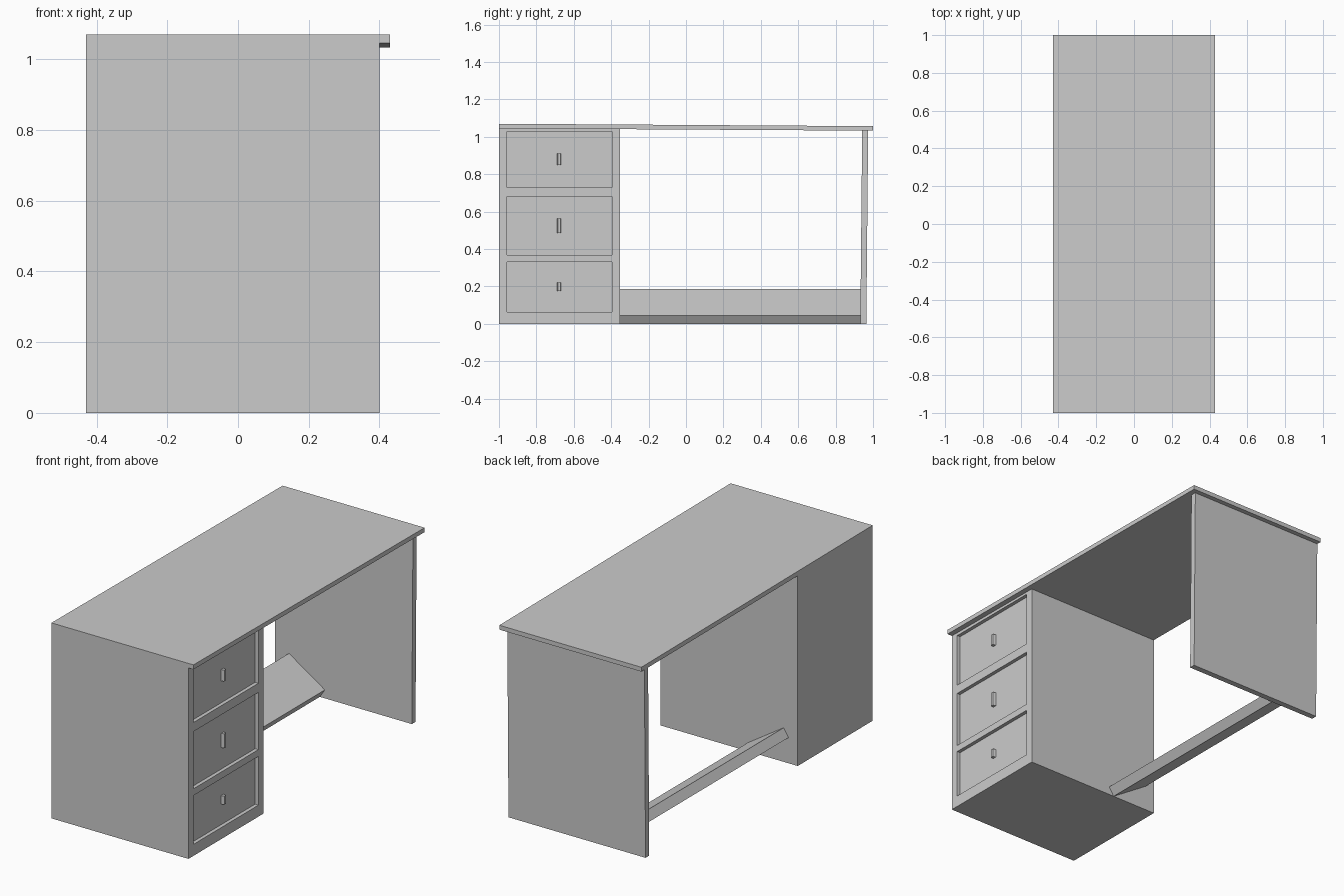
import bpy

if "Cube" in bpy.data.objects:
    bpy.data.objects.remove(bpy.data.objects["Cube"])


def prism(name, profile, axis, a, b):
    """Extrude a 2D profile along x (profile in y,z) or y (profile in x,z)."""
    n = len(profile)
    put = (lambda p, t: (t, p[0], p[1])) if axis == 'x' else (lambda p, t: (p[0], t, p[1]))
    verts = [put(p, t) for t in (a, b) for p in profile]
    faces = [list(range(n)), list(range(n, 2 * n))[::-1]]
    faces += [[i, i + n, (i + 1) % n + n, (i + 1) % n] for i in range(n)]
    mesh = bpy.data.meshes.new(name)
    mesh.from_pydata(verts, [], faces)
    obj = bpy.data.objects.new(name, mesh)
    bpy.context.collection.objects.link(obj)
    # consistent outward normals
    bpy.context.view_layer.objects.active = obj
    bpy.ops.object.mode_set(mode='EDIT')
    bpy.ops.mesh.select_all(action='SELECT')
    bpy.ops.mesh.normals_make_consistent(inside=False)
    bpy.ops.object.mode_set(mode='OBJECT')
    return obj


def rect(u0, u1, v0, v1):
    return [(u0, v0), (u1, v0), (u1, v1), (u0, v1)]


BACK, FRONT = -0.43, 0.40
RECESS = 0.02

# desktop, sloping slightly towards the open end
prism("desktop", [(-1, 1.045), (1, 1.033), (1, 1.057), (-1, 1.07)], 'x', BACK, 0.43)

# drawer cabinet
cabinet = prism("drawer_cabinet",
                [(-1, 0), (-0.352, 0), (-0.352, 1.042), (-1, 1.046)], 'x', BACK, FRONT)

# recessed drawer fronts with small pulls: (drawer z range, pull z range)
drawers = [((0.73, 1.028), (0.85, 0.912)),
           ((0.367, 0.68), (0.485, 0.563)),
           ((0.063, 0.33), (0.176, 0.222))]
for i, ((z0, z1), (h0, h1)) in enumerate(drawers, 1):
    cutter = prism("recess_cutter", rect(-0.957, -0.395, z0, z1), 'x', FRONT - RECESS, FRONT + 0.1)
    cutter.hide_render = True
    mod = cabinet.modifiers.new("drawer_recess", 'BOOLEAN')
    mod.operation, mod.solver, mod.object = 'DIFFERENCE', 'EXACT', cutter
    bpy.context.view_layer.objects.active = cabinet
    bpy.ops.object.modifier_apply(modifier=mod.name)
    bpy.data.objects.remove(cutter)

    pull = prism(f"drawer_pull_{i}", rect(-0.69, -0.666, h0, h1), 'x',
                 FRONT - RECESS - 0.005, FRONT - 0.003)
    for v in pull.data.vertices:          # taper the outer face
        if v.co.x > FRONT - RECESS:
            v.co.y = -0.678 + (v.co.y + 0.678) * 0.6

# leg panel, leaning slightly outwards
prism("leg_panel", [(0.932, 0), (0.964, 0), (0.974, 1.036), (0.942, 1.036)], 'x', BACK, FRONT)

# tilted foot rest between cabinet and leg panel
prism("foot_rest", [(-0.345, 0.187), (-0.127, 0.046), (-0.157, 0), (-0.375, 0.141)],
      'y', -0.354, 0.934)
